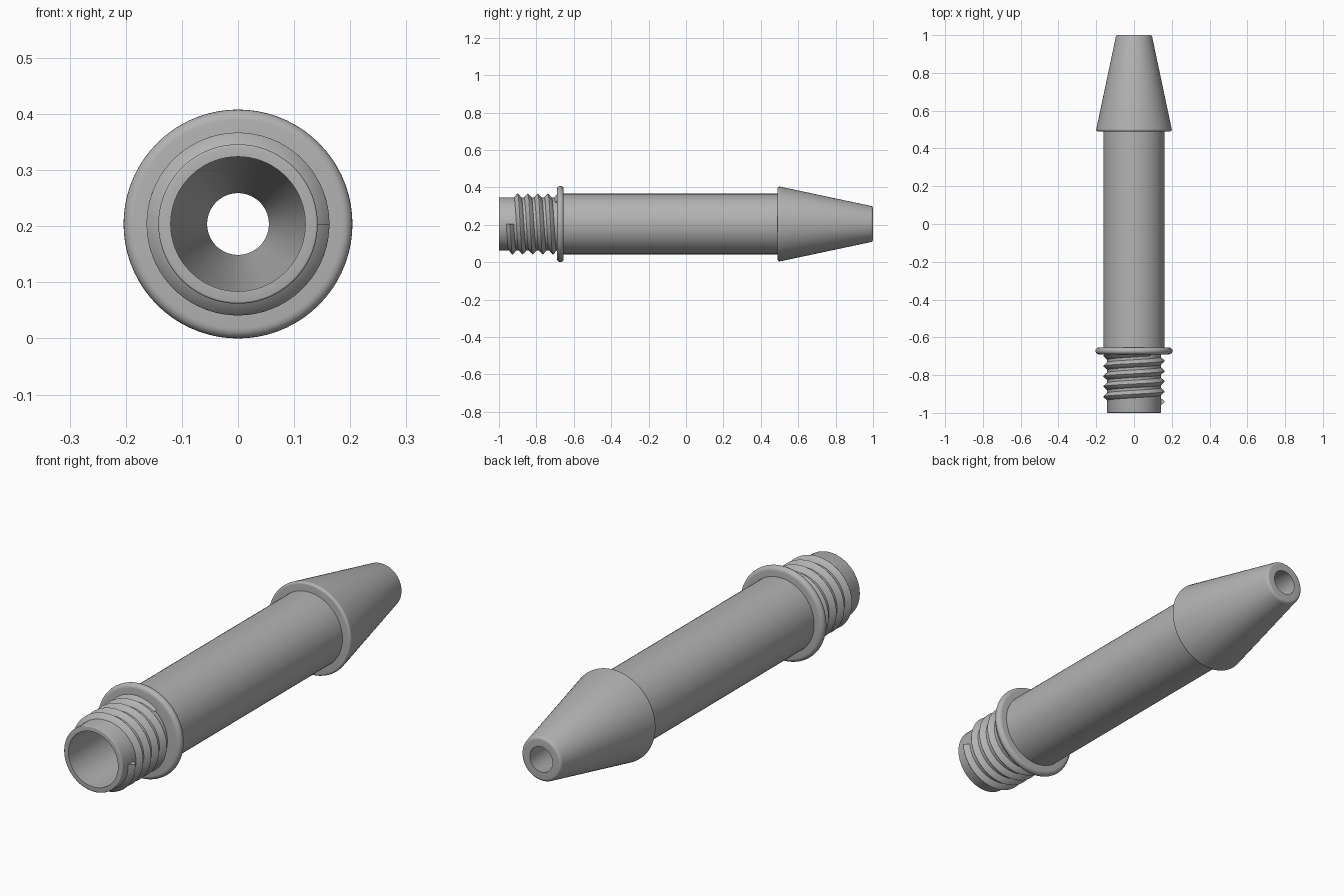
import bpy, bmesh
from math import sin, cos, pi, radians
from mathutils import Matrix, Vector

cube = bpy.data.objects.get("Cube")
if cube:
    bpy.data.objects.remove(cube, do_unlink=True)

AXIS_Z = 0.204
SEGMENTS = 72

grey = bpy.data.materials.new("plain grey")
grey.use_nodes = True
grey.diffuse_color = (0.45, 0.45, 0.45, 1)
grey.node_tree.nodes["Principled BSDF"].inputs["Base Color"].default_value = (0.45, 0.45, 0.45, 1)


def finish(name, bm):
    """Turn a bmesh into a smooth-shaded object with sharp edges kept."""
    bmesh.ops.recalc_face_normals(bm, faces=bm.faces)
    mesh = bpy.data.meshes.new(name)
    bm.to_mesh(mesh)
    bm.free()
    mesh.materials.append(grey)
    obj = bpy.data.objects.new(name, mesh)
    bpy.context.collection.objects.link(obj)
    bpy.ops.object.select_all(action='DESELECT')
    obj.select_set(True)
    bpy.context.view_layer.objects.active = obj
    bpy.ops.object.shade_smooth_by_angle(angle=radians(35))


def sweep(name, section, steps, turns=1.0, pitch=0.0):
    """Sweep a closed (radius, y) section around the long axis, optionally as a helix."""
    bm = bmesh.new()
    closed = pitch == 0
    rings = []
    for i in range(steps if closed else steps + 1):
        t = turns * i / steps
        a = -2 * pi * t
        rings.append([bm.verts.new((r * cos(a), y + pitch * t, AXIS_Z + r * sin(a)))
                      for r, y in section])
    n = len(section)
    for i in range(steps):
        a, b = rings[i], rings[(i + 1) % len(rings)]
        for j in range(n):
            k = (j + 1) % n
            bm.faces.new((a[j], a[k], b[k], b[j]))
    if not closed:
        bm.faces.new(rings[0])
        bm.faces.new(rings[-1])
    finish(name, bm)


def arc(r, y, radius, start, end, count=6):
    """Points on a rounded profile corner, angles in degrees from outward to +y."""
    angles = [radians(start + (end - start) * i / count) for i in range(count + 1)]
    return [(r + radius * cos(a), y + radius * sin(a)) for a in angles]


# Hollow barrel with its narrower threaded neck
sweep("barrel", [(0.12, -1)] + arc(0.138, -0.996, 0.004, -90, 0, 3)
      + [(0.142, -0.67), (0.162, -0.67), (0.162, 0.49), (0.12, 0.49)], SEGMENTS)

# Rounded stop collar between neck and barrel
sweep("collar", [(0.13, -0.69)] + arc(0.186, -0.672, 0.018, -90, 90, 10)
      + [(0.13, -0.654)], SEGMENTS)

# Tapered nozzle with rounded rim, rounded tip and conical bore
sweep("nozzle", [(0.12, 0.49)] + arc(0.19, 0.5, 0.01, -90, 12)
      + arc(0.083, 0.986, 0.014, 12, 90) + [(0.055, 1.0)], SEGMENTS)

# Helical thread, blunt at the front and running into the collar
sweep("thread", [(0.136, -0.964), (0.142, -0.961), (0.161, -0.944), (0.163, -0.941),
                 (0.161, -0.938), (0.142, -0.921), (0.136, -0.918)],
      steps=330, turns=4.85, pitch=0.054)
